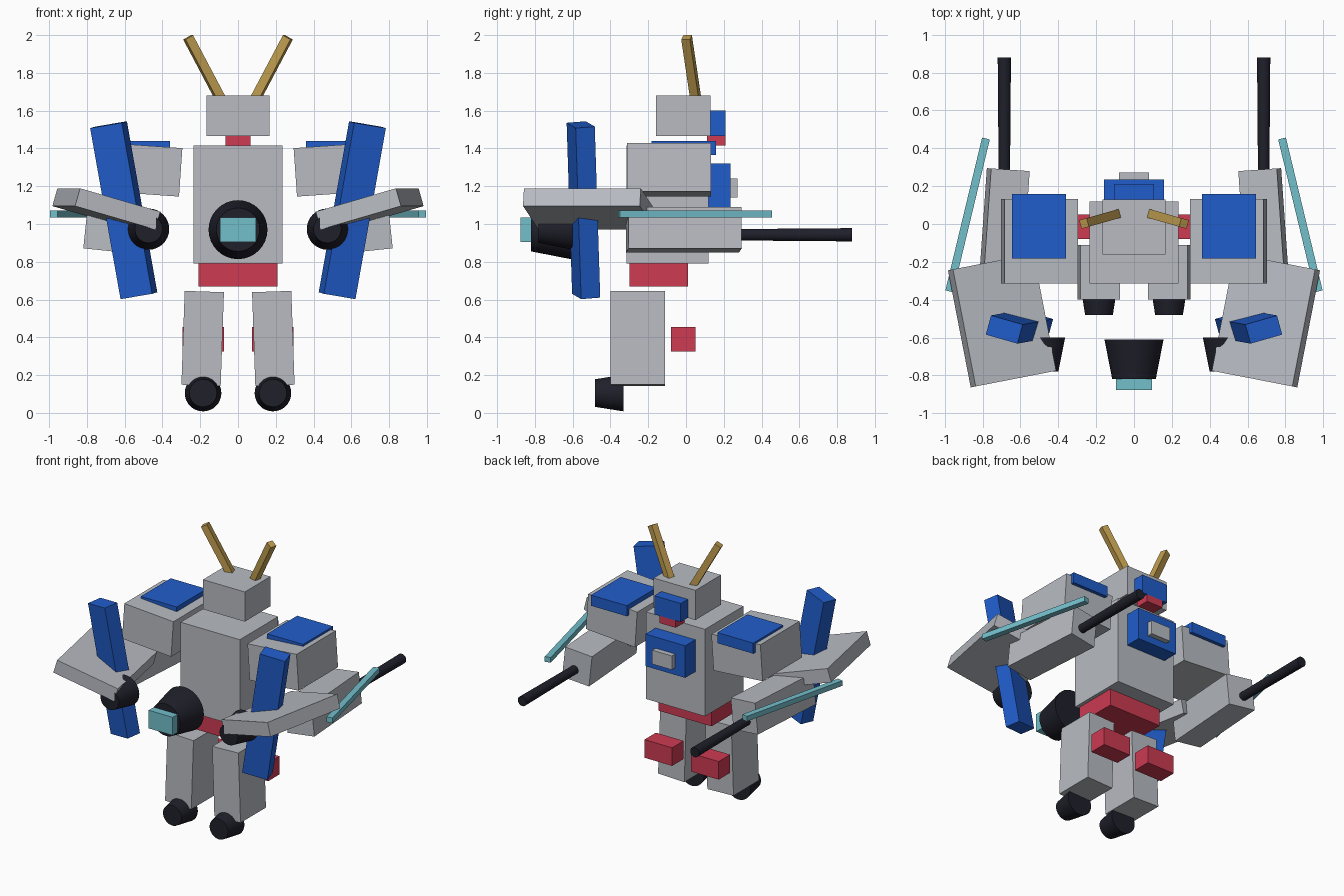
import bpy
from math import radians
from mathutils import Vector

cube = bpy.data.objects.get("Cube")
if cube:
    bpy.data.objects.remove(cube, do_unlink=True)


def material(name, rgb):
    m = bpy.data.materials.new(name)
    m.use_nodes = True
    m.diffuse_color = (*rgb, 1)
    bsdf = m.node_tree.nodes["Principled BSDF"]
    bsdf.inputs["Base Color"].default_value = (*rgb, 1)
    bsdf.inputs["Roughness"].default_value = 0.7
    return m


GREY = material("light grey", (0.48, 0.50, 0.54))
BLUE = material("blue", (0.015, 0.11, 0.60))
RED = material("red", (0.61, 0.043, 0.085))
CYAN = material("cyan", (0.17, 0.52, 0.60))
GOLD = material("gold", (0.53, 0.34, 0.08))
BLACK = material("near black", (0.014, 0.014, 0.024))


def finish(name, mat):
    ob = bpy.context.object
    ob.name = ob.data.name = name
    ob.data.materials.append(mat)
    return ob


def box(name, mat, size, centre, turn=(0, 0, 0)):
    bpy.ops.mesh.primitive_cube_add(size=1, location=centre,
                                    rotation=[radians(a) for a in turn])
    ob = finish(name, mat)
    ob.scale = size
    return ob


def span(name, mat, half_x, y, z):
    """Centred box given by its half width and its y and z ranges."""
    return box(name, mat, (2 * half_x, y[1] - y[0], z[1] - z[0]),
               (0, sum(y) / 2, sum(z) / 2))


def cone(name, mat, x, z, front, back):
    """Round part along y; front and back are (y, radius)."""
    bpy.ops.mesh.primitive_cone_add(
        vertices=32, radius1=front[1], radius2=back[1], depth=back[0] - front[0],
        location=(x, (front[0] + back[0]) / 2, z), rotation=(radians(-90), 0, 0))
    ob = finish(name, mat)
    bpy.ops.object.shade_smooth_by_angle(angle=radians(35))
    return ob


def bar(name, mat, width, start, end):
    """Square bar between two points."""
    a, b = Vector(start), Vector(end)
    ob = box(name, mat, (width, width, (b - a).length), (a + b) / 2)
    ob.rotation_euler = (b - a).to_track_quat("Z", "Y").to_euler()
    return ob


# Body and head
span("torso", GREY, 0.235, (-0.315, 0.12), (0.79, 1.415))
span("waist", RED, 0.21, (-0.30, 0.01), (0.67, 0.79))
span("head", GREY, 0.166, (-0.16, 0.13), (1.467, 1.68))
span("back_visor", BLUE, 0.105, (0.12, 0.21), (1.467, 1.60))
span("neck_block", RED, 0.065, (0.11, 0.21), (1.415, 1.467))
span("back_plate", BLUE, 0.158, (0.11, 0.235), (1.09, 1.32))
span("back_badge", GREY, 0.078, (0.22, 0.272), (1.14, 1.24))

# Chest cannon
cone("cannon", BLACK, 0, 0.97, (-0.82, 0.115), (-0.61, 0.156))
span("cannon_tip", CYAN, 0.095, (-0.877, -0.80), (0.905, 1.035))

# Paired parts
for s, side in ((1, "left"), (-1, "right")):
    def pair(name, mat, size, centre, turn=(0, 0, 0)):
        x, y, z = centre
        rx, ry, rz = turn
        box(f"{side}_{name}", mat, size, (s * x, y, z), (rx, s * ry, s * rz))

    # Antenna
    bar(f"{side}_antenna", GOLD, 0.047, (s * 0.08, 0.055, 1.64), (s * 0.264, 0.003, 1.988))

    # Legs
    pair("leg", GREY, (0.208, 0.288, 0.497), (0.187, -0.255, 0.394), (0, -2, 0))
    pair("calf_block", RED, (0.22, 0.13, 0.13), (0.185, -0.015, 0.39))
    cone(f"{side}_foot", BLACK, s * 0.185, 0.105, (-0.482, 0.073), (-0.33, 0.097))

    # Shoulders
    pair("shoulder", GREY, (0.39, 0.446, 0.257), (0.498, -0.09, 1.287), (0, -4, 0))
    pair("shoulder_pad", BLUE, (0.285, 0.34, 0.076), (0.502, -0.012, 1.402))

    # Arms and hands
    pair("forearm", GREY, (0.205, 0.60, 0.22), (0.685, -0.012, 0.97), (0, -6, 4))
    pair("arm_guard", GREY, (0.45, 0.63, 0.098), (0.697, -0.51, 1.08), (0, -16, -11))
    cone(f"{side}_hand", BLACK, s * 0.473, 0.973, (-0.78, 0.073), (-0.60, 0.109))

    # Weapons
    pair("blade", BLUE, (0.176, 0.105, 0.92), (0.605, -0.543, 1.073), (4.5, 9.2, 16))
    cone(f"{side}_barrel", BLACK, s * 0.685, 0.943, (0.25, 0.03), (0.88, 0.035))
    pair("side_bar", CYAN, (0.042, 0.83, 0.037), (0.879, 0.048, 1.052), (0, 0, 13.5))
